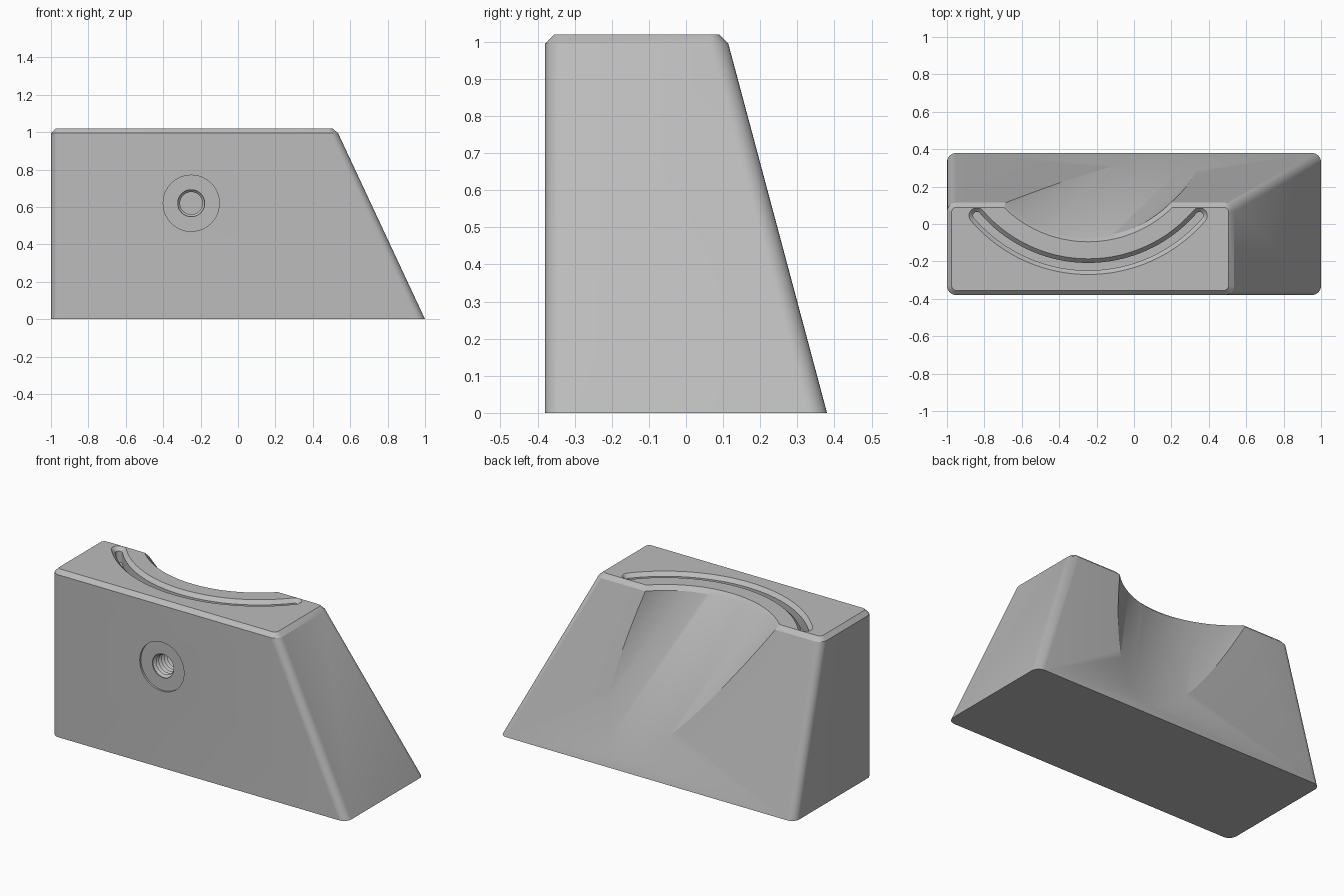
import bpy, bmesh, math

if "Cube" in bpy.data.objects:
    bpy.data.objects.remove(bpy.data.objects["Cube"])

grey = bpy.data.materials.new("neutral grey")
grey.diffuse_color = (0.5, 0.5, 0.5, 1)
grey.use_nodes = True
grey.node_tree.nodes["Principled BSDF"].inputs["Base Color"].default_value = grey.diffuse_color


def loft(name, rings):
    """Closed solid skinned through rings of equal point count."""
    bm = bmesh.new()
    loops = [[bm.verts.new(p) for p in ring] for ring in rings]
    n = len(loops[0])
    for a, b in zip(loops, loops[1:]):
        for i in range(n):
            j = (i + 1) % n
            bm.faces.new((a[i], a[j], b[j], b[i]))
    bm.faces.new(loops[0])
    bm.faces.new(loops[-1])
    bmesh.ops.recalc_face_normals(bm, faces=bm.faces)
    mesh = bpy.data.meshes.new(name)
    bm.to_mesh(mesh)
    bm.free()
    mesh.materials.append(grey)
    obj = bpy.data.objects.new(name, mesh)
    bpy.context.collection.objects.link(obj)
    return obj


def rounded_rect(x0, x1, y0, y1, r, z, steps=8):
    corners = [(x1 - r, y1 - r), (x0 + r, y1 - r), (x0 + r, y0 + r), (x1 - r, y0 + r)]
    pts = []
    for k, (cx, cy) in enumerate(corners):
        for i in range(steps + 1):
            a = math.pi / 2 * (k + i / steps)
            pts.append((cx + r * math.cos(a), cy + r * math.sin(a), z))
    return pts


def circle(cx, cy, r, z, n=160):
    return [(cx + r * math.cos(2 * math.pi * i / n),
             cy + r * math.sin(2 * math.pi * i / n), z) for i in range(n)]


def arc_slot(cx, cy, radius, half_angle, w, z, steps=48, cap=10):
    """Outline of a curved slot of half width w with round ends."""
    def polar(r, a):
        return (cx + r * math.sin(a), cy - r * math.cos(a), z)
    pts = [polar(radius + w, -half_angle + 2 * half_angle * i / steps) for i in range(steps + 1)]
    for s in (1, -1):
        ex, ey, _ = polar(radius, s * half_angle)
        for i in range(1, cap):
            a = s * half_angle - math.pi / 2 + math.pi * i / cap
            if s < 0:
                a += math.pi
            pts.append((ex + w * math.cos(a), ey + w * math.sin(a), z))
        if s > 0:
            pts += [polar(radius - w, half_angle - 2 * half_angle * i / steps)
                    for i in range(steps + 1)]
    return pts


# wedge body with rounded corners and a chamfered top
body = loft("holder_body", [
    rounded_rect(-1, 1, -0.38, 0.38, 0.05, 0),
    rounded_rect(-1, 0.535, -0.38, 0.114, 0.05, 0.995),
    rounded_rect(-0.975, 0.505, -0.355, 0.089, 0.025, 1.02)])

# slanting round scoop with a chamfered rim
SX, SY, SR, TOP = -0.245, 0.55, 0.62, 0.995
scoop = loft("scoop_cutter", [
    circle(SX + 0.49 * 1.2, SY + 0.465 * 1.2, SR, TOP - 1.2),
    circle(SX, SY, SR, TOP),
    circle(SX, SY, SR + 0.1, TOP + 0.1)])

# curved groove in the top
groove = loft("groove_cutter", [
    arc_slot(-0.245, 0.557, 0.785, math.radians(49.3), w, z)
    for z, w in ((0.93, 0.02), (0.998, 0.02), (1.02, 0.042), (1.04, 0.062))])

# threaded hole with a shallow round recess in the front
HX, HZ, FRONT, PITCH = -0.25, 0.62, -0.38, 0.026
profile = [(FRONT - 0.05, 0.15), (FRONT + 0.012, 0.15), (FRONT + 0.0121, 0.072)]
for k in range(9):
    y = FRONT + 0.02 + k * PITCH
    profile += [(y, 0.074), (y + PITCH / 2, 0.06)]
hole = loft("threaded_hole_cutter", [
    [(x, y, z) for x, z, _ in circle(HX, HZ, r, 0, 64)] for y, r in profile])

# cut everything out of the body
bpy.context.view_layer.objects.active = body
body.select_set(True)
for cutter in (scoop, groove, hole):
    mod = body.modifiers.new(cutter.name, "BOOLEAN")
    mod.operation = "DIFFERENCE"
    mod.solver = "EXACT"
    mod.object = cutter
    bpy.ops.object.modifier_apply(modifier=mod.name)
    bpy.data.objects.remove(cutter)
bpy.ops.object.shade_smooth_by_angle(angle=math.radians(25))
